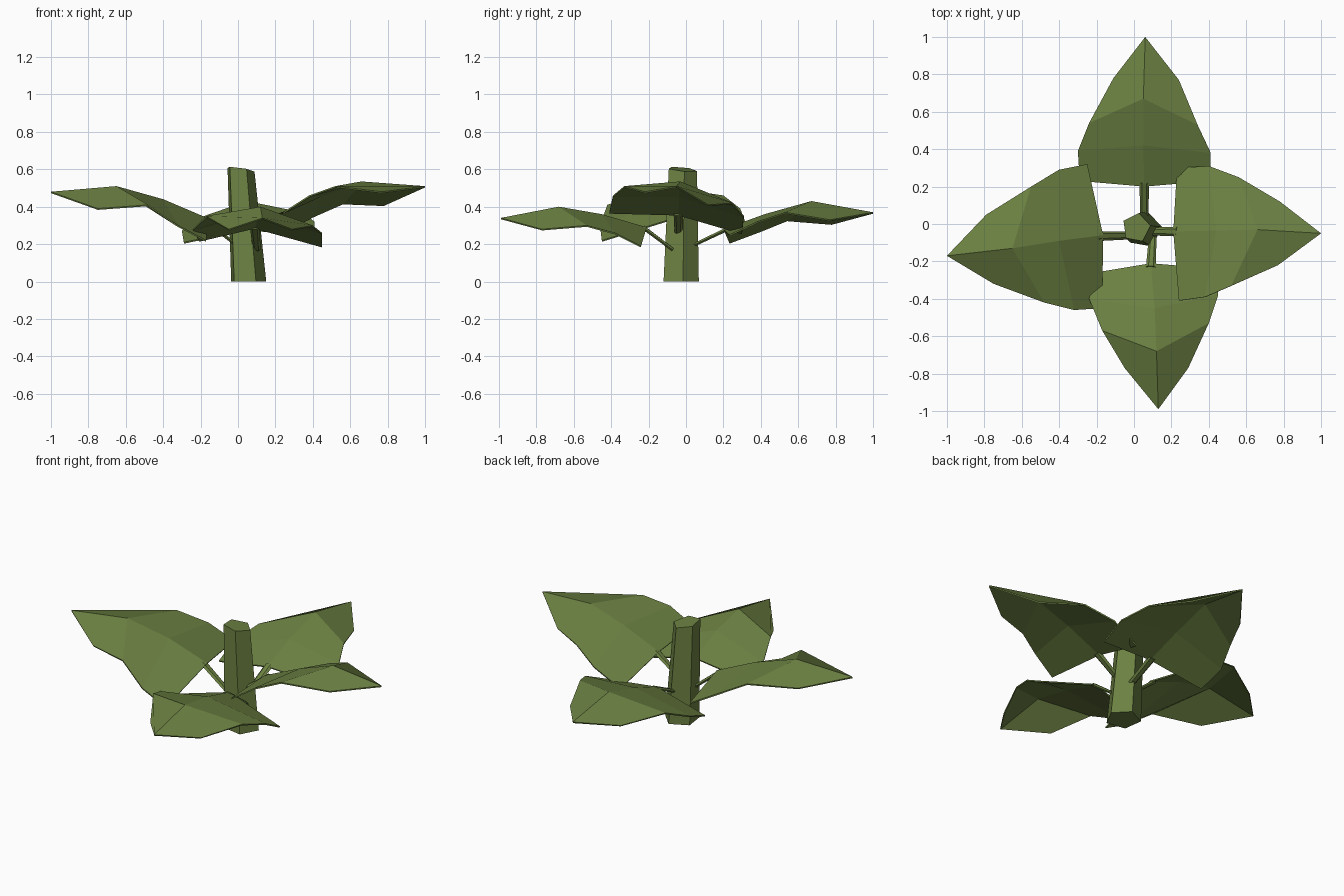
import bpy, bmesh, math
from mathutils import Vector

cube = bpy.data.objects.get("Cube")
if cube:
    bpy.data.objects.remove(cube, do_unlink=True)

# One green for the whole plant
green = bpy.data.materials.new("leaf_green")
green.use_nodes = True
colour = (0.15, 0.22, 0.055, 1)
green.diffuse_color = colour
shader = next(n for n in green.node_tree.nodes if n.type == 'BSDF_PRINCIPLED')
shader.inputs["Base Color"].default_value = colour
shader.inputs["Roughness"].default_value = 0.9


def make_object(name, bm):
    mesh = bpy.data.meshes.new(name)
    bm.to_mesh(mesh)
    bm.free()
    mesh.materials.append(green)
    obj = bpy.data.objects.new(name, mesh)
    bpy.context.collection.objects.link(obj)
    return obj


def add_leaf(name, tip, midrib, edge_a, edge_b):
    """Folded blade: midrib runs outer to inner, edges start at the shoulder near the tip."""
    bm = bmesh.new()
    tip_vert = bm.verts.new(tip)
    mids = [bm.verts.new(p) for p in midrib]
    for edge in (edge_a, edge_b):
        shoulder, *rim = [bm.verts.new(p) for p in edge]
        bm.faces.new((tip_vert, shoulder, rim[0], mids[0]))
        for i in range(len(mids) - 1):
            bm.faces.new((mids[i], rim[i], rim[i + 1], mids[i + 1]))
    bm.normal_update()
    for face in bm.faces:
        if face.normal.z < 0:
            face.normal_flip()
    obj = make_object(name, bm)
    thickness = obj.modifiers.new("thickness", 'SOLIDIFY')
    thickness.thickness = 0.008
    thickness.offset = -1


def add_stalk(name, start, end, width=0.026, depth=0.012, sides=6):
    """Flattened stalk, wide sideways and thin in height."""
    start, end = Vector(start), Vector(end)
    along = (end - start).normalized()
    side = along.cross(Vector((0, 0, 1))).normalized()
    up = side.cross(along)
    bm = bmesh.new()
    rings = []
    for centre, size in ((start, 0.8), (end, 1.0)):
        angles = [math.tau * i / sides for i in range(sides)]
        rings.append([bm.verts.new(centre + size * (side * width * math.cos(a) + up * depth * math.sin(a)))
                      for a in angles])
    for i in range(sides):
        j = (i + 1) % sides
        bm.faces.new((rings[0][i], rings[0][j], rings[1][j], rings[1][i]))
    bm.faces.new(rings[0])
    bm.faces.new(rings[1])
    bmesh.ops.recalc_face_normals(bm, faces=bm.faces)
    make_object(name, bm)


def add_stem():
    """Leaning, tapered five-sided stem with a slanted cut top."""
    bm = bmesh.new()
    bottom, top = [], []
    for i in range(5):
        a = math.radians(8 + 72 * i)
        c, s = math.cos(a), math.sin(a)
        bottom.append(bm.verts.new((0.052 + 0.1 * c, -0.03 + 0.1 * s, 0)))
        top.append(bm.verts.new((0.012 + 0.077 * c, -0.02 + 0.08 * s, 0.6 - 0.011 * c - 0.008 * s)))
    for i in range(5):
        j = (i + 1) % 5
        bm.faces.new((bottom[i], bottom[j], top[j], top[i]))
    bm.faces.new(bottom)
    bm.faces.new(top)
    bmesh.ops.recalc_face_normals(bm, faces=bm.faces)
    make_object("stem", bm)


add_stem()

# Four drooping leaves
add_leaf("front_leaf", (0.13, -0.99, 0.34),
         [(0.12, -0.68, 0.4), (0.11, -0.45, 0.36), (0.09, -0.21, 0.29)],
         [(-0.05, -0.77, 0.28), (-0.17, -0.57, 0.35), (-0.24, -0.4, 0.28), (-0.21, -0.26, 0.22)],
         [(0.29, -0.77, 0.28), (0.4, -0.53, 0.3), (0.45, -0.38, 0.26), (0.45, -0.24, 0.19)])
add_leaf("back_leaf", (0.06, 1, 0.37),
         [(0.05, 0.67, 0.43), (0.05, 0.42, 0.36), (0.055, 0.2, 0.28)],
         [(-0.11, 0.78, 0.31), (-0.24, 0.54, 0.33), (-0.3, 0.39, 0.27), (-0.29, 0.23, 0.21)],
         [(0.24, 0.77, 0.33), (0.34, 0.53, 0.37), (0.41, 0.38, 0.32), (0.41, 0.23, 0.25)])
add_leaf("left_leaf", (1, -0.05, 0.51),
         [(0.66, -0.03, 0.535), (0.44, -0.035, 0.46), (0.21, -0.04, 0.36)],
         [(0.78, 0.12, 0.41), (0.56, 0.25, 0.42), (0.4, 0.31, 0.35), (0.23, 0.3, 0.26)],
         [(0.77, -0.22, 0.48), (0.52, -0.33, 0.51), (0.38, -0.39, 0.46), (0.24, -0.41, 0.37)])
add_leaf("right_leaf", (-1, -0.17, 0.48),
         [(-0.65, -0.13, 0.51), (-0.4, -0.09, 0.44), (-0.165, -0.06, 0.34)],
         [(-0.79, 0.05, 0.44), (-0.55, 0.2, 0.46), (-0.4, 0.29, 0.39), (-0.25, 0.32, 0.31)],
         [(-0.75, -0.32, 0.39), (-0.48, -0.42, 0.41), (-0.32, -0.46, 0.3), (-0.17, -0.45, 0.22)])

# Stalks joining the stem to the leaves
add_stalk("front_stalk", (0.1, -0.07, 0.17), (0.09, -0.23, 0.29))
add_stalk("back_stalk", (0.055, 0.01, 0.18), (0.055, 0.22, 0.28))
add_stalk("left_stalk", (0.08, -0.04, 0.25), (0.23, -0.04, 0.36))
add_stalk("right_stalk", (0.01, -0.06, 0.18), (-0.19, -0.065, 0.34))
